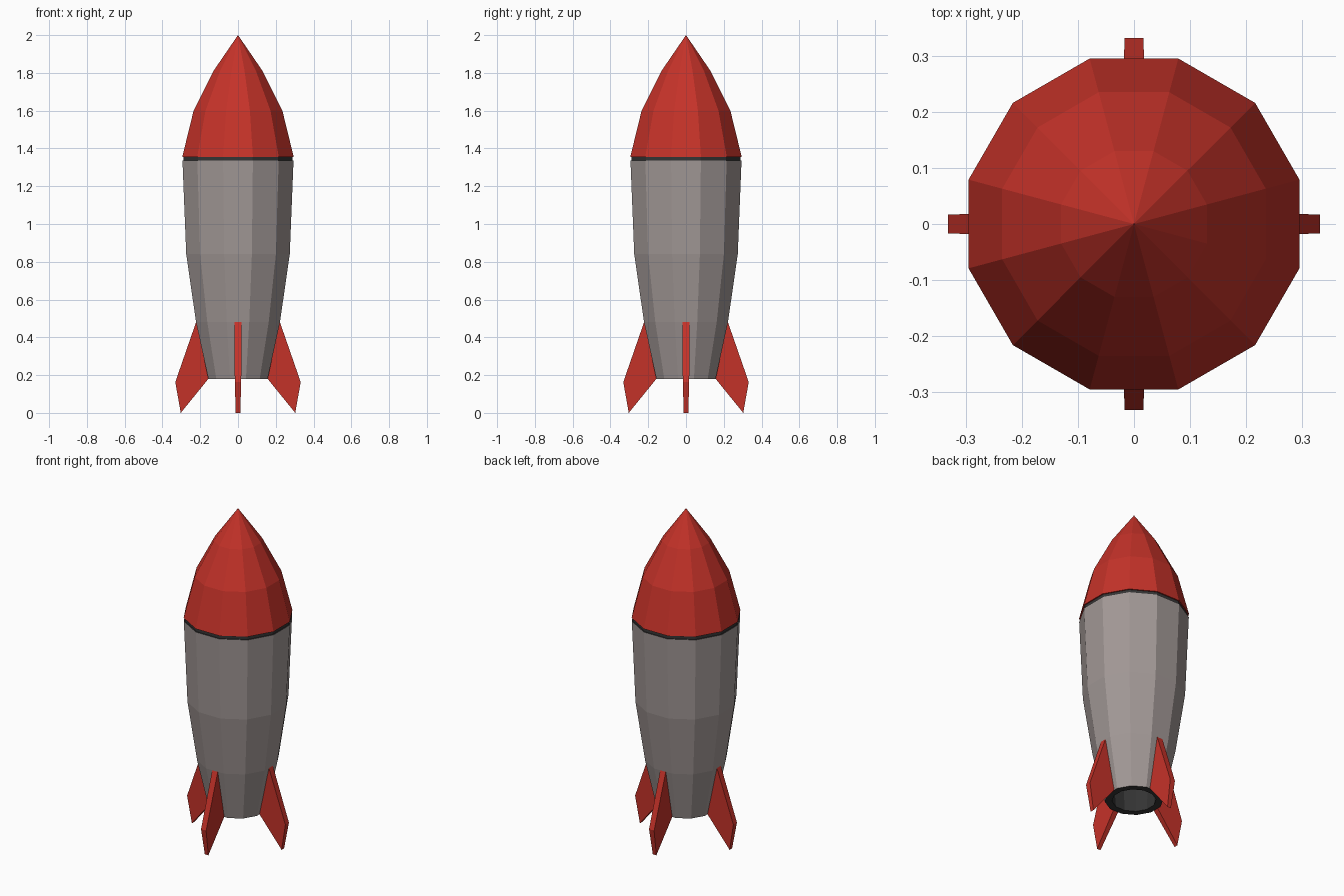
import bpy, bmesh, math

if "Cube" in bpy.data.objects:
    bpy.data.objects.remove(bpy.data.objects["Cube"])

SIDES = 12
FLAT = 1 / math.cos(math.pi / SIDES)   # half-width across flats -> corner radius


def material(name, rgb):
    m = bpy.data.materials.new(name)
    m.diffuse_color = (*rgb, 1)
    m.use_nodes = True
    m.node_tree.nodes["Principled BSDF"].inputs["Base Color"].default_value = m.diffuse_color
    return m


RED = material("red paint", (0.56, 0.032, 0.022))
GREY = material("warm grey metal", (0.36, 0.315, 0.305))
DARK = material("dark grey metal", (0.035, 0.035, 0.035))


def finish(name, bm, mats):
    bmesh.ops.recalc_face_normals(bm, faces=bm.faces)
    me = bpy.data.meshes.new(name)
    bm.to_mesh(me)
    bm.free()
    for m in mats:
        me.materials.append(m)
    ob = bpy.data.objects.new(name, me)
    bpy.context.collection.objects.link(ob)
    return ob


def lathe(name, profile, mats, slots=None):
    """Turn (half-width, z) points into a 12-sided solid; width 0 makes a tip.
    slots gives the material slot of each profile segment."""
    bm = bmesh.new()
    rings = []
    for w, z in profile:
        if w == 0:
            rings.append([bm.verts.new((0, 0, z))] * SIDES)
            continue
        angles = [2 * math.pi * (i + 0.5) / SIDES for i in range(SIDES)]
        rings.append([bm.verts.new((w * FLAT * math.cos(a), w * FLAT * math.sin(a), z))
                      for a in angles])
    for s, (lo, hi) in enumerate(zip(rings, rings[1:])):
        for i in range(SIDES):
            j = (i + 1) % SIDES
            corners = list(dict.fromkeys((lo[i], lo[j], hi[j], hi[i])))
            bm.faces.new(corners).material_index = slots[s] if slots else 0
    return finish(name, bm, mats)


# Body: hollow dark exhaust, dark rim, grey hull, closed top
lathe("body",
      [(0, 0.42), (0.135, 0.40), (0.118, 0.18), (0.157, 0.18), (0.222, 0.48),
       (0.274, 0.84), (0.294, 1.335), (0, 1.335)],
      [GREY, DARK], [1, 1, 1, 0, 0, 0, 1])

# Dark seam between hull and nose
lathe("seam_band", [(0, 1.33), (0.288, 1.33), (0.288, 1.362), (0, 1.362)], [DARK])

# Nose cone
lathe("nose_cone",
      [(0, 1.355), (0.295, 1.355), (0.235, 1.60), (0.13, 1.81), (0, 2.0)],
      [RED], [0, 0, 0, 0])

# Four fins: (distance out, z, half thickness), slightly thinner towards the foot
FIN = [(0.15, 0.19, 0.017), (0.157, 0.18, 0.017), (0.303, 0.0, 0.012),
       (0.332, 0.163, 0.017), (0.222, 0.48, 0.019), (0.205, 0.47, 0.019)]
for k, side in enumerate(("right", "back", "left", "front")):
    bm = bmesh.new()
    a = [bm.verts.new((x, t, z)) for x, z, t in FIN]
    b = [bm.verts.new((x, -t, z)) for x, z, t in FIN]
    bm.faces.new(a)
    bm.faces.new(b[::-1])
    for i in range(len(FIN)):
        j = (i + 1) % len(FIN)
        bm.faces.new((a[i], b[i], b[j], a[j]))
    fin = finish(side + "_fin", bm, [RED])
    fin.rotation_euler.z = k * math.pi / 2
